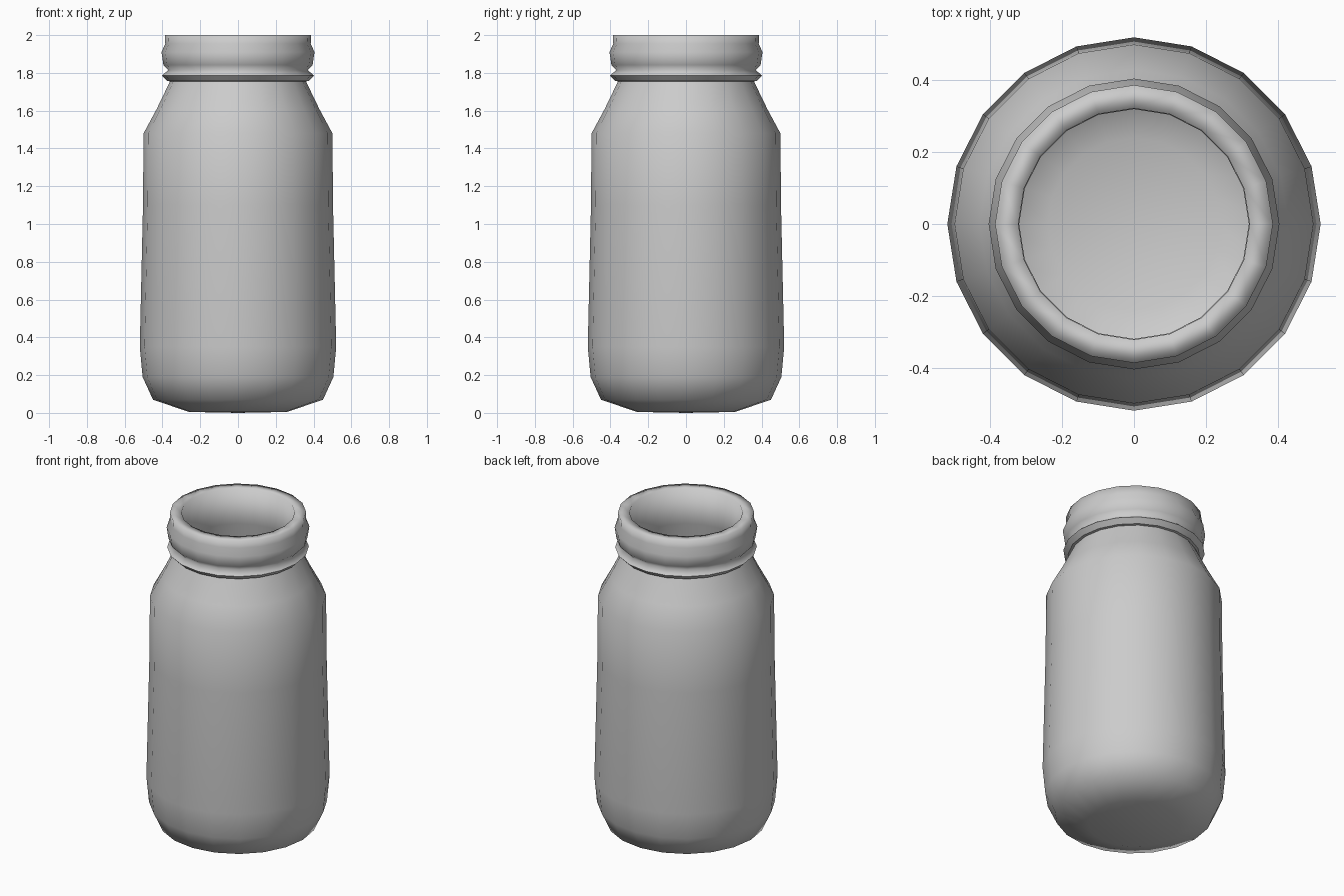
import bpy, bmesh, math

if "Cube" in bpy.data.objects:
    bpy.data.objects.remove(bpy.data.objects["Cube"])

SIDES = 20

# Closed wall section (radius, height): outside from base centre up, over the lip, down the inside
profile = [
    (0, 0), (0.26, 0.005), (0.45, 0.07), (0.505, 0.19), (0.52, 0.35),
    (0.503, 1.1), (0.50, 1.48), (0.43, 1.61), (0.36, 1.755),
    # glass bead under the thread
    (0.375, 1.757), (0.402, 1.785), (0.37, 1.815),
    # thread band and rim
    (0.395, 1.842), (0.405, 1.91), (0.385, 1.955), (0.387, 2.0), (0.322, 2.0),
    # inside
    (0.32, 1.78), (0.44, 1.46), (0.455, 0.35), (0.44, 0.21), (0.39, 0.12),
    (0.24, 0.06), (0, 0.05),
]
SHARP_RINGS = {8, 9, 10}


def lathe(name, points):
    bm = bmesh.new()
    rings = []
    for r, z in points:
        if r == 0:
            rings.append([bm.verts.new((0, 0, z))] * SIDES)
        else:
            rings.append([bm.verts.new((r * math.cos(a), r * math.sin(a), z))
                          for a in (2 * math.pi * i / SIDES for i in range(SIDES))])
    for lo, hi in zip(rings, rings[1:]):
        for i in range(SIDES):
            j = (i + 1) % SIDES
            quad = list(dict.fromkeys((lo[i], lo[j], hi[j], hi[i])))
            bm.faces.new(quad).smooth = True
    # crisp edges around the bead
    for k in SHARP_RINGS:
        for i in range(SIDES):
            bm.edges.get((rings[k][i], rings[k][(i + 1) % SIDES])).smooth = False
    bmesh.ops.recalc_face_normals(bm, faces=bm.faces)
    mesh = bpy.data.meshes.new(name)
    bm.to_mesh(mesh)
    bm.free()
    obj = bpy.data.objects.new(name, mesh)
    bpy.context.collection.objects.link(obj)
    return obj


lathe("jar", profile)
